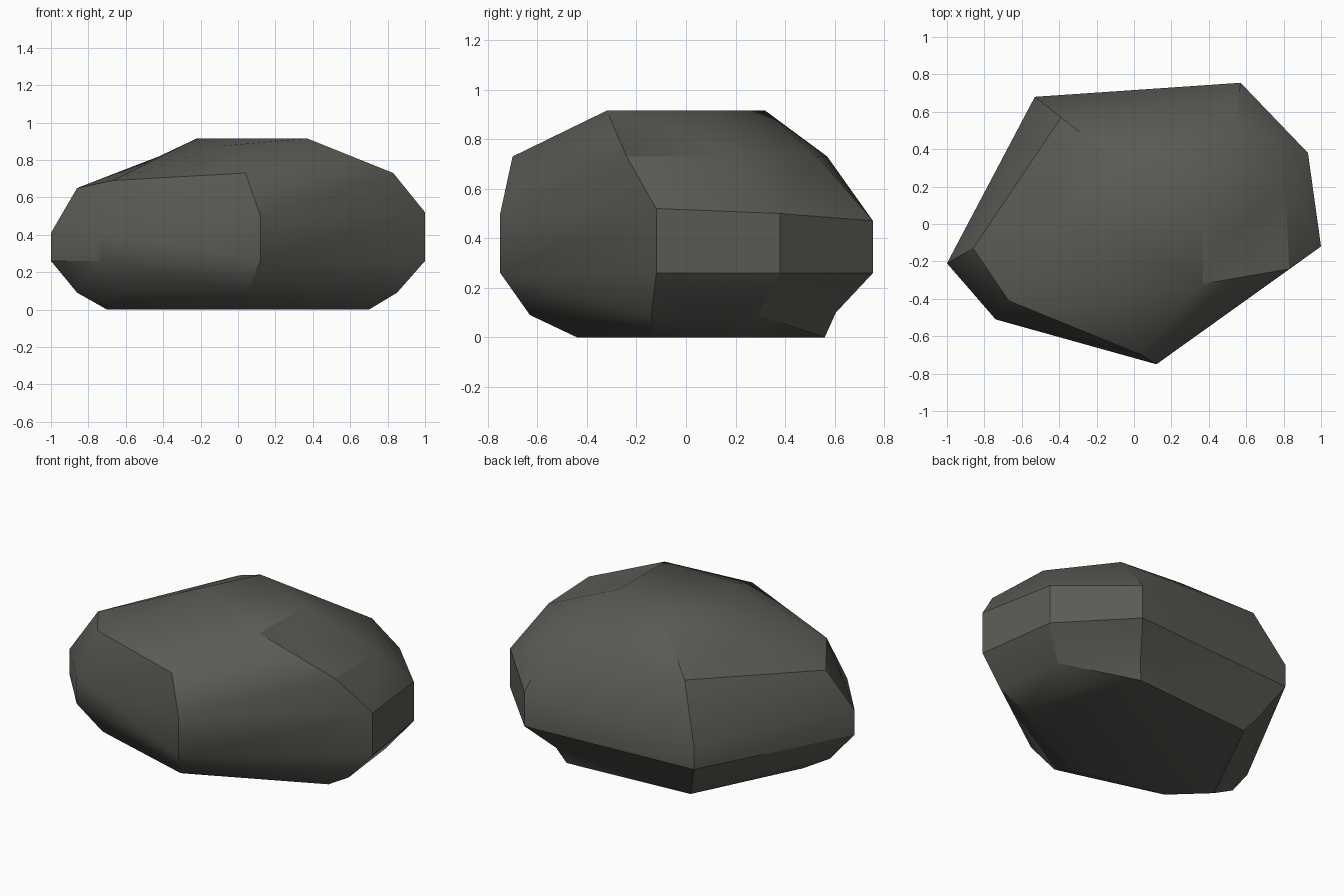
import bpy, bmesh
from mathutils import Vector

# Each corner of the boulder: (x, y, top of its vertical edge),
# undercut point at z 0.09, footprint point at z 0
corners = [
    ((-1.00, -0.21, 0.41), (-0.86, -0.17), (-0.70, -0.14)),
    ((-0.74, -0.51, 0.42), (-0.62, -0.43), (-0.50, -0.33)),
    ((0.12, -0.75, 0.50), (0.05, -0.63), (0.01, -0.44)),
    ((1.00, -0.12, 0.52), (0.85, -0.14), (0.70, -0.12)),
    ((0.93, 0.38, 0.50), (0.80, 0.29), (0.63, 0.24)),
    ((0.57, 0.755, 0.47), (0.50, 0.66), (0.42, 0.56)),
    ((-0.53, 0.68, 0.40), (-0.44, 0.57), (-0.38, 0.50)),
]
# Shoulder and crown points
crown = [
    (-0.86, -0.13, 0.65), (-0.67, -0.41, 0.69), (0.04, -0.70, 0.73),
    (0.83, -0.24, 0.73), (0.81, 0.18, 0.73), (0.54, 0.53, 0.73),
    (-0.39, 0.57, 0.73), (-0.39, -0.22, 0.80), (-0.09, -0.39, 0.875),
    (-0.22, 0.03, 0.915), (-0.07, 0.32, 0.915), (0.37, 0.12, 0.915),
    (0.37, -0.32, 0.915), (0.46, -0.10, 0.895), (-0.42, 0.03, 0.845),
]
# Hull points pushed inward afterwards to make shallow hollows
dents = [
    ((0.46, -0.10, 0.895), (0.46, -0.10, 0.85)),
    ((-0.42, 0.03, 0.845), (-0.42, 0.03, 0.82)),
    ((0.50, 0.66, 0.09), (0.46, 0.605, 0.10)),
]

points = list(crown)
for (x, y, top), under, foot in corners:
    points += [(x, y, top), (x, y, 0.26), (*under, 0.09), (*foot, 0.0)]

# Boulder: wrap the points, then dent it
bm = bmesh.new()
for p in points:
    bm.verts.new(p)
bmesh.ops.convex_hull(bm, input=bm.verts[:])
loose = [v for v in bm.verts if not v.link_faces]
bmesh.ops.delete(bm, geom=loose, context='VERTS')
for old, new in dents:
    for v in bm.verts:
        if (v.co - Vector(old)).length < 0.001:
            v.co = new
bmesh.ops.dissolve_limit(bm, angle_limit=0.02, verts=bm.verts[:], edges=bm.edges[:])
bmesh.ops.recalc_face_normals(bm, faces=bm.faces[:])
mesh = bpy.data.meshes.new("boulder")
bm.to_mesh(mesh)
bm.free()

stone = bpy.data.materials.new("dark grey stone")
stone.diffuse_color = (0.105, 0.105, 0.092, 1)
mesh.materials.append(stone)
boulder = bpy.data.objects.new("boulder", mesh)
bpy.context.collection.objects.link(boulder)

# Soft shading with the strong ridges kept sharp
bpy.context.view_layer.objects.active = boulder
boulder.select_set(True)
bpy.ops.object.shade_smooth_by_angle(angle=0.52)
